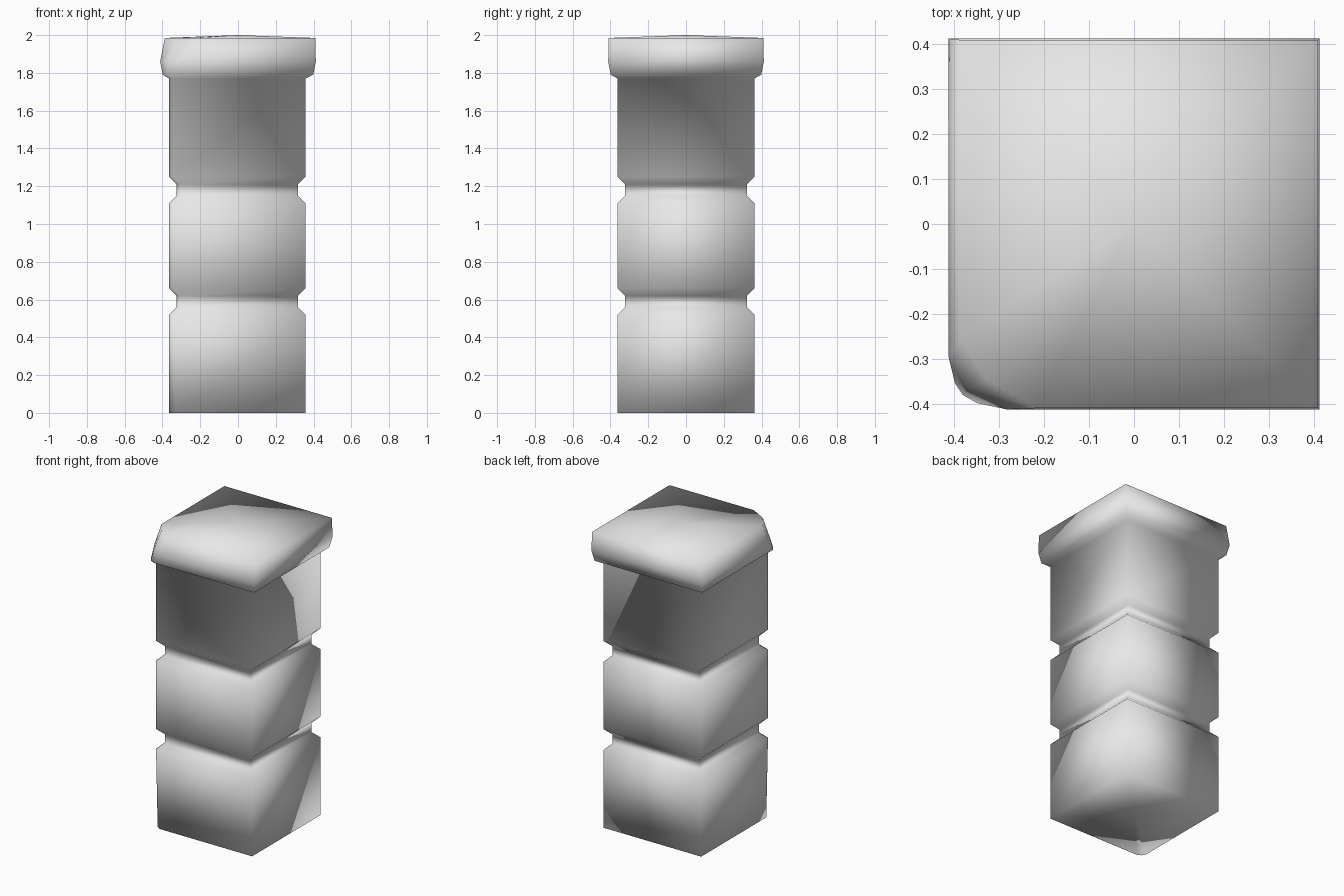
import bpy
import bmesh

cube = bpy.data.objects.get("Cube")
if cube:
    bpy.data.objects.remove(cube, do_unlink=True)

# One stone colour
stone = bpy.data.materials.new("grey_stone")
stone.use_nodes = True
grey = (0.8, 0.8, 0.8, 1.0)
stone.diffuse_color = grey
stone.node_tree.nodes["Principled BSDF"].inputs["Base Color"].default_value = grey

SHAFT, GROOVE, CAP = 0.362, 0.322, 0.412


def ring(bm, z, half, chip, left=None, shift=-0.004):
    """Square ring whose front corner at -x is knocked off by chip."""
    lo = -half if left is None else left
    mid = 0.36 * chip
    outline = [
        (half, -half), (half, half), (lo, half),
        (lo, -half + chip * 0.9), (lo + mid, -half + mid), (lo + chip, -half),
    ]
    return [bm.verts.new((x + shift, y, z)) for x, y in outline]


def fan(bm, loop, z):
    """Close a ring with triangles around a middle point."""
    centre = bm.verts.new((0, 0, z))
    for a, b in zip(loop, loop[1:] + loop[:1]):
        bm.faces.new((a, b, centre))


bm = bmesh.new()

# Shaft: three blocks parted by two grooves
rings = [ring(bm, 0, SHAFT, 0.04)]
for z in (0.59, 1.18):
    for dz, half in ((-0.07, SHAFT), (-0.03, GROOVE), (0.03, GROOVE), (0.07, SHAFT)):
        rings.append(ring(bm, z + dz, half, 0.02))
rings.append(ring(bm, 1.77, SHAFT, 0.02))

# Cap: flared slab with a broken corner
rings.append(ring(bm, 1.79, CAP - 0.014, 0.05, shift=0))
rings.append(ring(bm, 1.86, CAP, 0.13, shift=0))
rings.append(ring(bm, 1.985, CAP - 0.003, 0.17, left=-0.387, shift=0))

for low, high in zip(rings, rings[1:]):
    for i in range(len(low)):
        j = (i + 1) % len(low)
        bm.faces.new((low[i], low[j], high[j], high[i]))
fan(bm, rings[0], 0)
fan(bm, rings[-1], 2.0)
bmesh.ops.recalc_face_normals(bm, faces=bm.faces[:])
for face in bm.faces:
    face.smooth = True

mesh = bpy.data.meshes.new("stone_pillar")
bm.to_mesh(mesh)
bm.free()
mesh.materials.append(stone)
pillar = bpy.data.objects.new("stone_pillar", mesh)
bpy.context.collection.objects.link(pillar)
